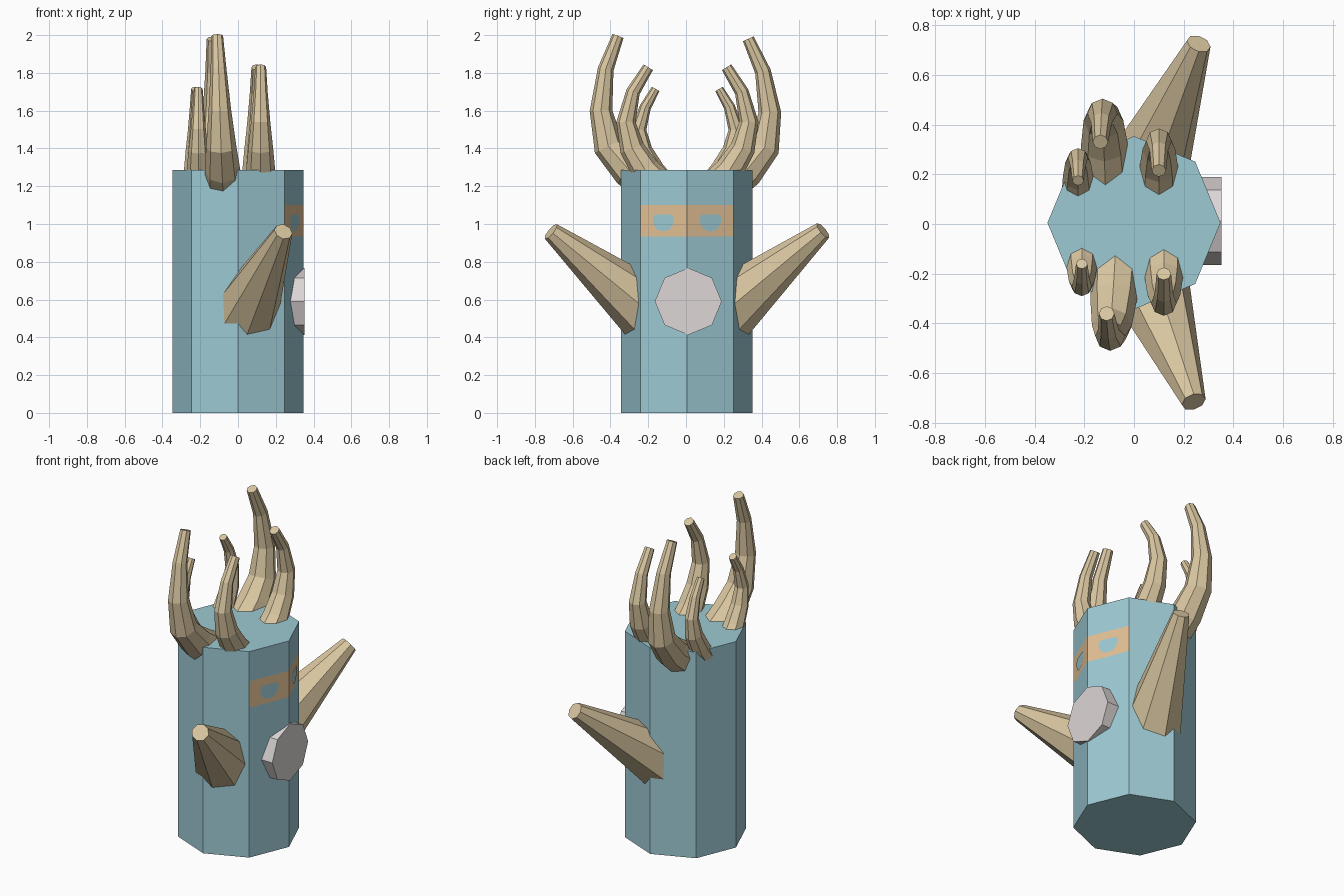
import bpy, math
from math import cos, sin, pi
from mathutils import Vector

if "Cube" in bpy.data.objects:
    bpy.data.objects.remove(bpy.data.objects["Cube"])


def material(name, rgb):
    m = bpy.data.materials.new(name)
    lin = [((c / 255 + 0.055) / 1.055) ** 2.4 for c in rgb]
    m.diffuse_color = (*lin, 1)
    m.use_nodes = True
    m.node_tree.nodes["Principled BSDF"].inputs["Base Color"].default_value = m.diffuse_color
    return m


BLUE = material("pale blue", (157, 202, 212))
TAN = material("horn tan", (218, 199, 161))
BAND = material("face band", (226, 192, 148))
GREY = material("light grey", (221, 215, 214))


def add(name, verts, faces, mats):
    me = bpy.data.meshes.new(name)
    me.from_pydata(verts, [], faces)
    for m in mats:
        me.materials.append(m)
    ob = bpy.data.objects.new(name, me)
    bpy.context.collection.objects.link(ob)
    return ob


def loft(name, points, radii, side, mats):
    """Eight-sided tube through points; side is a vector across the path."""
    pts = [Vector(p) for p in points]
    n, verts, faces = len(pts), [], []
    for i, (p, r) in enumerate(zip(pts, radii)):
        t = (pts[min(i + 1, n - 1)] - pts[max(i - 1, 0)]).normalized()
        u = Vector(side)
        u = (u - t * u.dot(t)).normalized()
        v = t.cross(u)
        verts += [p + r * (cos(k * pi / 4) * u + sin(k * pi / 4) * v) for k in range(8)]
    for i in range(n - 1):
        for k in range(8):
            a, b = i * 8 + k, i * 8 + (k + 1) % 8
            faces.append((a, b, b + 8, a + 8))
    faces += [tuple(range(7, -1, -1)), tuple(range(n * 8 - 8, n * 8))]
    return add(name, verts, faces, mats)


# Body with a face band on the two +x sides
CY, R = 0.005, 0.348
body = loft("body", [(0, CY, z) for z in (0, 0.935, 1.1, 1.285)], [R] * 4,
            (1, 0, 0), [BLUE, BAND])
for f in body.data.polygons:
    if f.normal.x > 0.8 and 0.935 < f.center.z < 1.1:
        f.material_index = 1

# Eyes: thin plates on the band
EYE = [(-.06, .03), (-.06, 0), (-.04, -.033), (0, -.045), (.035, -.035),
       (.06, 0), (.06, .03), (.048, .045), (-.048, .045)]
for s, name in ((-1, "left_eye"), (1, "right_eye")):
    a = s * pi / 8
    out = Vector((cos(a), sin(a), 0))
    along = Vector((-sin(a), cos(a), 0))
    c = Vector((0, CY, 1.005)) + out * (R * cos(pi / 8) + 0.003)
    add(name, [c + along * p + Vector((0, 0, q)) for p, q in EYE],
        [tuple(range(len(EYE)))], [BLUE])

# Round plate on the belly
loft("belly_disc", [(0.2, 0.012, 0.59), (0.352, 0.012, 0.59)], [0.177] * 2,
     (0, 1, 0), [GREY])

# Arms: tapered stubs
for s, name, tip in ((-1, "left_arm", (0.24, -0.715, 0.96)),
                     (1, "right_arm", (0.26, 0.725, 0.965))):
    loft(name, [(0.03, CY + s * 0.17, 0.51), tip], [0.185, 0.05], (1, 0, 0), [TAN])

# Horn paths as (outward y, z) with radii, from base to tip
HORNS = {
    "tall": ([(.18, 1.2), (.30, 1.285), (.41, 1.41), (.45, 1.6), (.425, 1.82), (.36, 1.995)],
             [.10, .094, .08, .06, .042, .031]),
    "middle": ([(.15, 1.22), (.215, 1.285), (.285, 1.4), (.318, 1.54), (.28, 1.7), (.20, 1.83)],
               [.08, .077, .066, .051, .037, .029]),
    "short": ([(.135, 1.23), (.175, 1.285), (.23, 1.39), (.25, 1.5), (.215, 1.62), (.16, 1.715)],
              [.064, .061, .052, .04, .03, .023]),
}
# kind, side, base x, tip x, base y shift, tip y shift
PLACES = [("tall", -1, -0.075, -0.11, 0, 0), ("tall", 1, -0.115, -0.135, 0.03, -0.03),
          ("middle", -1, 0.12, 0.12, 0, 0), ("middle", 1, 0.10, 0.10, 0.015, 0.015),
          ("short", -1, -0.21, -0.21, 0, 0), ("short", 1, -0.225, -0.225, 0.015, 0.015)]
for kind, s, xb, xt, yb, yt in PLACES:
    path, radii = HORNS[kind]
    n = len(path) - 1
    pts = [(xb + (xt - xb) * i / n, s * (y + yb + (yt - yb) * i / n),
            z - (0.015 if kind == "tall" and s > 0 else 0) * i / n)
           for i, (y, z) in enumerate(path)]
    loft(f"{kind}_horn_{'left' if s < 0 else 'right'}", pts, radii, (1, 0, 0), [TAN])
